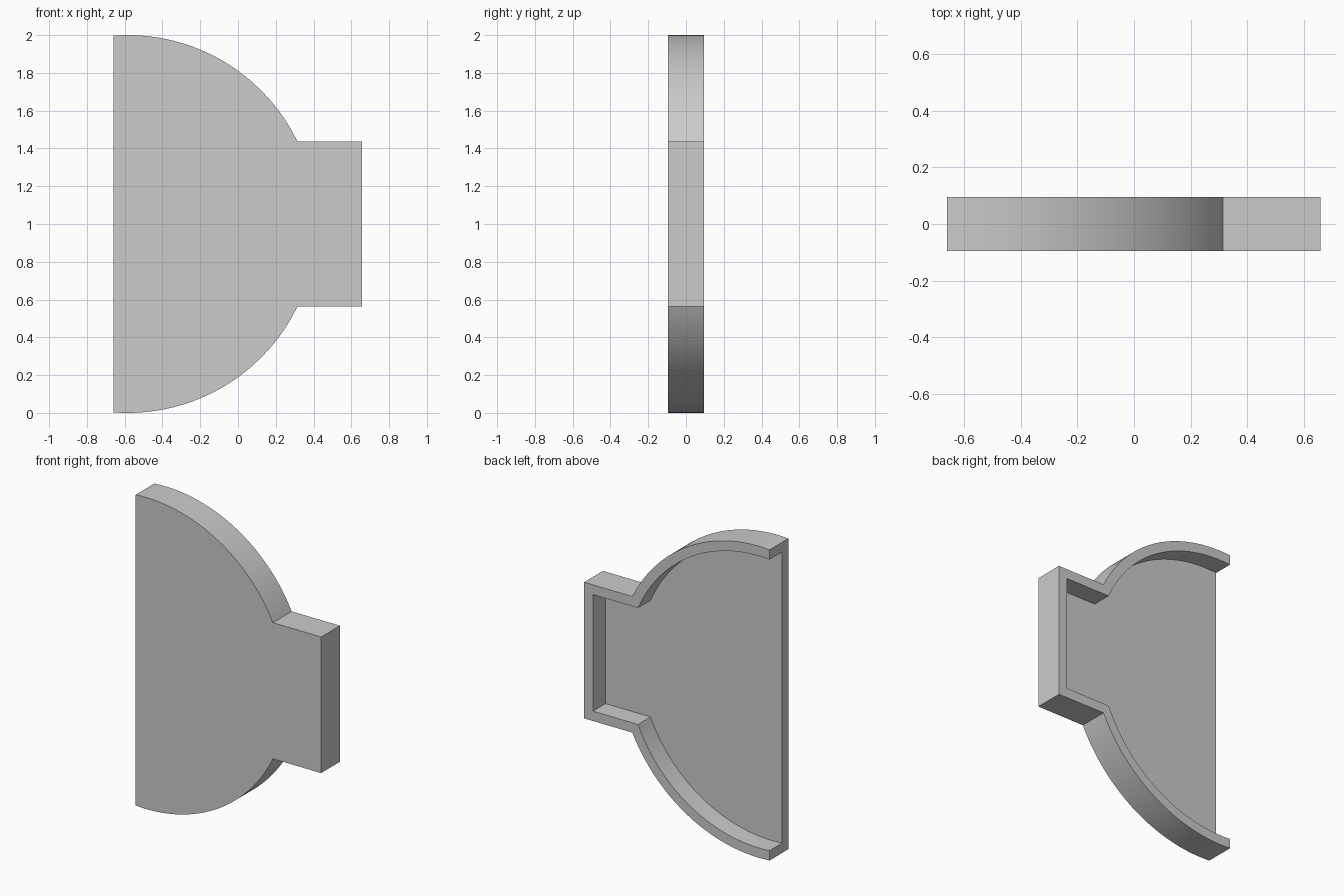
import bpy
import bmesh
import math

cube = bpy.data.objects.get("Cube")
if cube:
    bpy.data.objects.remove(cube, do_unlink=True)

LEFT, RIGHT = -0.66, 0.657      # open straight edge and neck end
CENTRE_X, MID_Z = -0.585, 1.0   # centre of the round part
RADIUS, NECK = 1.0, 0.437       # round radius and half height of the neck
FRONT, BACK = -0.095, 0.095
WALL = 0.063
FLOOR = FRONT + WALL
STEPS = 48


def outline(inset):
    """Open profile from the top left, round the neck, to the bottom left."""
    r, h = RADIUS - inset, NECK - inset
    start = math.acos((LEFT - CENTRE_X) / r)
    end = math.asin(h / r)
    upper = []
    for i in range(STEPS + 1):
        a = start + (end - start) * i / STEPS
        upper.append((CENTRE_X + r * math.cos(a), r * math.sin(a)))
    upper.append((RIGHT - inset, h))
    lower = [(x, -z) for x, z in reversed(upper)]
    return [(x, MID_Z + z) for x, z in upper + lower]


bm = bmesh.new()


def ring(points, y):
    return [bm.verts.new((x, y, z)) for x, z in points]


def strip(a, b):
    for i in range(len(a) - 1):
        bm.faces.new((a[i], a[i + 1], b[i + 1], b[i]))


# Shallow tray: front plate, outer wall, rim, inner wall and floor
outer, inner = outline(0), outline(WALL)
rings = [ring(outer, FRONT), ring(outer, BACK), ring(inner, BACK), ring(inner, FLOOR)]
for a, b in zip(rings, rings[1:]):
    strip(a, b)
bm.faces.new(rings[0])
bm.faces.new(rings[-1])

# Cut end on the open side, shaped like a channel
bm.faces.new([r[0] for r in rings] + [r[-1] for r in reversed(rings)])
bmesh.ops.recalc_face_normals(bm, faces=bm.faces[:])

mesh = bpy.data.meshes.new("half_round_tray")
bm.to_mesh(mesh)
bm.free()
tray = bpy.data.objects.new("half_round_tray", mesh)
bpy.context.collection.objects.link(tray)

# Plain grey material
grey = bpy.data.materials.new("plain_grey")
grey.use_nodes = True
colour = (0.6, 0.6, 0.6, 1)
grey.diffuse_color = colour
grey.node_tree.nodes["Principled BSDF"].inputs["Base Color"].default_value = colour
mesh.materials.append(grey)

# Smooth curves, sharp corners
bpy.ops.object.select_all(action="DESELECT")
tray.select_set(True)
bpy.context.view_layer.objects.active = tray
bpy.ops.object.shade_smooth_by_angle(angle=math.radians(20))
